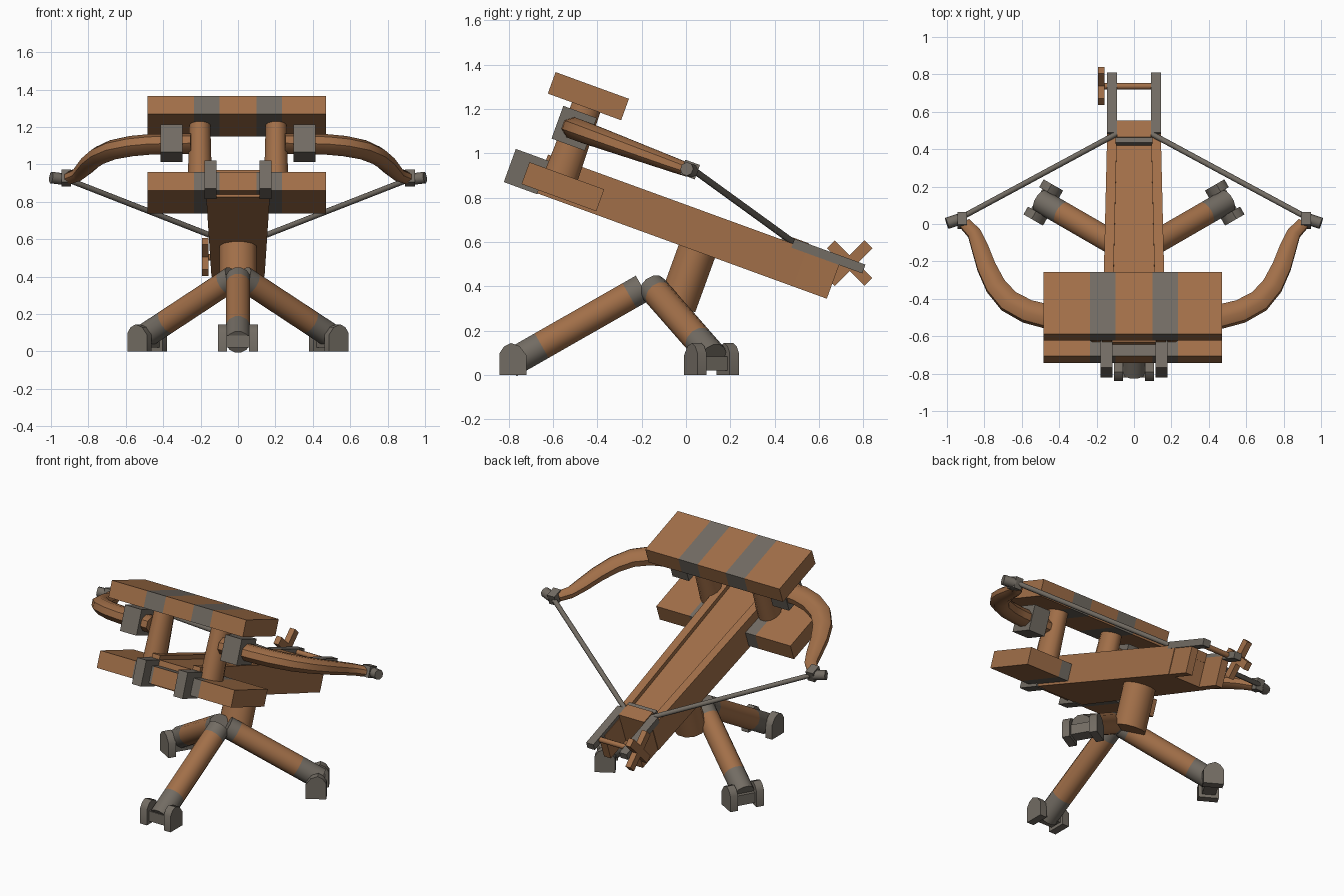
import bpy, bmesh, math
from mathutils import Matrix, Vector

if "Cube" in bpy.data.objects:
    bpy.data.objects.remove(bpy.data.objects["Cube"])

def material(name, col):
    m = bpy.data.materials.new(name)
    m.diffuse_color = (*col, 1)
    m.use_nodes = True
    m.node_tree.nodes["Principled BSDF"].inputs["Base Color"].default_value = m.diffuse_color
    return m

MATS = [material("brown wood", (0.36, 0.16, 0.066)), material("grey iron", (0.17, 0.15, 0.125))]
WOOD, IRON = 0, 1
TILT = Matrix.Rotation(math.radians(-20), 4, 'X')   # the weapon frame: x, along, up
FLAT = Matrix.Identity(4)

def loft(name, rings, rule=WOOD, frame=TILT):
    """Skin a row of closed rings; rule is a material or a function of centre and normal."""
    bm = bmesh.new()
    vs = [[bm.verts.new(p) for p in r] for r in rings]
    n = len(rings[0])
    for a, b in zip(vs, vs[1:]):
        for i in range(n):
            bm.faces.new((a[i], a[(i + 1) % n], b[(i + 1) % n], b[i]))
    bm.faces.new(vs[0])
    bm.faces.new(vs[-1])
    bmesh.ops.recalc_face_normals(bm, faces=bm.faces)
    bm.normal_update()
    for f in bm.faces:
        f.material_index = rule(f.calc_center_median(), f.normal) if callable(rule) else rule
    bm.transform(frame)
    me = bpy.data.meshes.new(name)
    bm.to_mesh(me)
    bm.free()
    for m in MATS:
        me.materials.append(m)
    ob = bpy.data.objects.new(name, me)
    bpy.context.collection.objects.link(ob)
    bpy.ops.object.select_all(action='DESELECT')
    ob.select_set(True)
    bpy.context.view_layer.objects.active = ob
    bpy.ops.object.shade_smooth_by_angle(angle=math.radians(46))
    return ob

def rect_x(x, y0, y1, z0, z1):
    return [(x, y0, z0), (x, y1, z0), (x, y1, z1), (x, y0, z1)]

def box(name, x0, x1, y0, y1, z0, z1, rule=WOOD, frame=TILT):
    return loft(name, [rect_x(x0, y0, y1, z0, z1), rect_x(x1, y0, y1, z0, z1)], rule, frame)

def circle(c, side, up, n=12):
    c, side, up = Vector(c), Vector(side), Vector(up)
    return [c + side * math.cos(2 * math.pi * (i + .5) / n) + up * math.sin(2 * math.pi * (i + .5) / n)
            for i in range(n)]

def rod(name, a, b, r, rule=WOOD, frame=TILT, n=8, stops=(0, 1)):
    a, b = Vector(a), Vector(b)
    d = (b - a).normalized()
    side = d.cross(Vector((0, 0, 1))).normalized() * r
    up = side.cross(d)
    return loft(name, [circle(a.lerp(b, t), side, up, n) for t in stops], rule, frame)

# Upper and lower planks with iron bands
CUTS = (-.485, -.235, -.1, .1, .235, .47)
def banded(c, n):
    return IRON if .1 < abs(c.x) < .235 else WOOD
def lower_banded(c, n):
    return IRON if banded(c, n) or (n.z > .5 and abs(c.x) < .235) else WOOD
loft("upper_plank", [rect_x(x, -1.02, -.668, .98, 1.083) for x in CUTS], banded)
loft("lower_plank", [rect_x(x, -.992, -.633, .556, .661) for x in CUTS], lower_banded)

# Tapered stock with a sunken channel, and cheeks running past its rear end
def stock_ring(y, w, i):
    return [(-w, y, .541), (w, y, .541), (w, y, .722), (i, y, .722),
            (i, y, .695), (-i, y, .695), (-i, y, .722), (-w, y, .722)]
loft("stock", [stock_ring(-.925, .17, .118), stock_ring(.316, .142, .09)])

for s, side in ((-1, "left"), (1, "right")):
    box(side + "_stock_cheek", s * .09, s * .138, .31, .479, .541, .722)
    box(side + "_rear_fork", s * .092, s * .144, .25, .59, .703, .745, IRON)
    box(side + "_front_clamp", s * .115, s * .18, -1.07, -.91, .537, .696, IRON)

    # Upright posts between the planks
    loft(side + "_post", [circle((s * .204, -.836, z), (w, 0, 0), (0, w * 1.2, 0), 12)
                          for z, w in ((.65, .067), (.99, .058))])

    # Bow arm: points as x, along, half width, half height
    pts = ((.25, -.855, .062, .05), (.47, -.842, .064, .05), (.57, -.815, .062, .05),
           (.67, -.757, .06, .048), (.74, -.67, .056, .045), (.79, -.56, .051, .041),
           (.825, -.45, .045, .037), (.855, -.37, .037, .034), (.905, -.315, .032, .031))
    rings = []
    for i, (x, y, w, h) in enumerate(pts):
        p, q = pts[max(i - 1, 0)], pts[min(i + 1, len(pts) - 1)]
        d = Vector((s * (q[0] - p[0]), q[1] - p[1], 0)).normalized()
        side_v = Vector((d.y, -d.x, 0)) * w * 1.06
        rings.append(circle((s * x, y, .872), side_v, (0, 0, h * 1.06), 8))
    loft(side + "_bow_arm", rings)
    box(side + "_bow_clamp", s * .298, s * .415, -.935, -.775, .795, .952, IRON)

    # Iron bow tip, its pin and the string
    box(side + "_bow_tip", s * .893, s * .945, -.335, -.265, .843, .912, IRON)
    rod(side + "_bow_pin", (s * .93, -.29, .875), (s * 1.0, -.315, .875), .031, IRON)
    rod(side + "_string", (s * .91, -.275, .878), (s * .09, .25, .728), .015, IRON)

# String slider, string middle and winch
box("string_slider", -.09, .09, .222, .318, .69, .748)
box("string_middle", -.1, .1, .195, .222, .69, .74, IRON)
rod("winch_axle", (-.19, .52, .725), (.1, .52, .725), .017)
for i, ang in enumerate((45, 135)):
    hub = Matrix.Translation((-.175, .738, .505)) @ Matrix.Rotation(math.radians(ang), 4, 'X')
    box(f"winch_handle_{i + 1}", -.018, .018, -.12, .12, -.025, .025, WOOD, hub)

# Stand column
loft("column", [circle((0, -.145, z), (.102, 0, 0), (0, .09, 0), 12) for z in (.28, .66)])

# Three legs with iron collars, shoes and pronged feet
for name, ang, ext in (("front", -90, .055), ("right", 30, 0), ("left", 150, 0)):
    frame = Matrix.Translation((0, -.165, 0)) @ Matrix.Rotation(math.radians(ang), 4, 'Z')
    end = .575 + ext
    def leg_rule(c, n):
        return IRON if c.x < .1 or c.x > .44 else WOOD
    rod(name + "_leg", (.03, 0, .393), (end, 0, .41 - .57 * end), .066, leg_rule, frame, 12,
        (0, .1, .76, 1))
    a, b = .5 + ext, .62 + ext
    prof = ((a, 0), (b, 0), (b, .1), (b - .02, .13), (b - .05, .145), (a + .03, .13), (a, .09))
    for s in (-1, 1):
        loft(f"{name}_foot_prong_{'a' if s < 0 else 'b'}",
             [[(x, s * t, z) for x, z in prof] for t in (.06, .108)], IRON, frame)
    box(name + "_foot_bridge", a + .02, b - .02, -.065, .065, .02, .085, IRON, frame)
